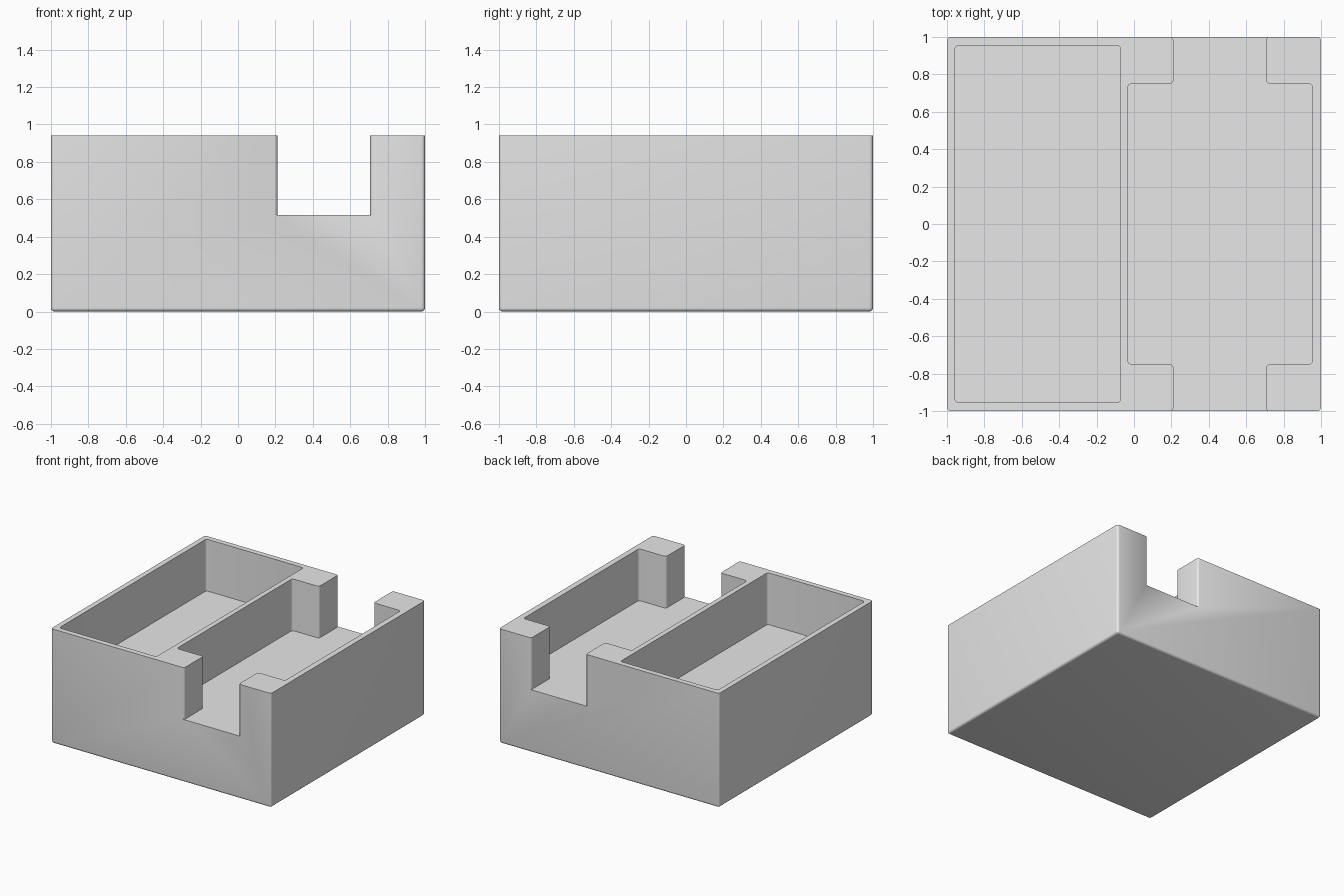
import bpy, bmesh, math
from mathutils import Vector

cube = bpy.data.objects.get("Cube")
if cube:
    bpy.data.objects.remove(cube, do_unlink=True)

HEIGHT, FLOOR, RADIUS = 0.94, 0.515, 0.02

grey = bpy.data.materials.new("light grey")
grey.use_nodes = True
colour = (0.8, 0.8, 0.8, 1)
grey.diffuse_color = colour
grey.node_tree.nodes["Principled BSDF"].inputs["Base Color"].default_value = colour


def add_object(name, bm):
    bmesh.ops.recalc_face_normals(bm, faces=bm.faces)
    mesh = bpy.data.meshes.new(name)
    bm.to_mesh(mesh)
    bm.free()
    mesh.materials.append(grey)
    obj = bpy.data.objects.new(name, mesh)
    bpy.context.collection.objects.link(obj)
    return obj


def rounded(corners, steps=5):
    """Turn (x, y, radius) right-angle corners into an outline with arcs."""
    outline = []
    for i, (x, y, r) in enumerate(corners):
        p = Vector((x, y))
        if r == 0:
            outline.append(p)
            continue
        a = (Vector(corners[i - 1][:2]) - p).normalized()
        b = (Vector(corners[(i + 1) % len(corners)][:2]) - p).normalized()
        for k in range(steps + 1):
            t = math.pi / 2 * k / steps
            outline.append(p + r * (a + b - b * math.cos(t) - a * math.sin(t)))
    return outline


def cutter(name, outline):
    bm = bmesh.new()
    face = bm.faces.new([bm.verts.new((p.x, p.y, FLOOR)) for p in outline])
    side = bmesh.ops.extrude_face_region(bm, geom=[face])["geom"]
    top = [v for v in side if isinstance(v, bmesh.types.BMVert)]
    bmesh.ops.translate(bm, verts=top, vec=(0, 0, 0.6))
    bmesh.ops.remove_doubles(bm, verts=bm.verts, dist=1e-5)
    obj = add_object(name, bm)
    obj.hide_render = True
    return obj


# Solid block with rounded sides and bottom
bm = bmesh.new()
bmesh.ops.create_cube(bm, size=1)
bmesh.ops.scale(bm, verts=bm.verts, vec=(2, 2, HEIGHT))
bmesh.ops.translate(bm, verts=bm.verts, vec=(0, 0, HEIGHT / 2))
soft = [e for e in bm.edges if min(v.co.z for v in e.verts) < 0.01]
bmesh.ops.bevel(bm, geom=soft, offset=RADIUS, segments=5, profile=0.5, affect='EDGES')
tray = add_object("divided_tray", bm)

# Closed compartment
x0, x1, y1 = -0.957, -0.073, 0.955
pocket = cutter("pocket_cutter", rounded(
    [(x, y, RADIUS) for x, y in ((x0, -y1), (x1, -y1), (x1, y1), (x0, y1))]))

# Open compartment: wide middle, narrower mouths flaring at the outer walls
x0, x1, m0, m1 = -0.032, 0.953, 0.211, 0.707
mid, wall, out = 0.75, 1.001, 1.1
quarter = [(x1, mid, RADIUS), (m1, mid, RADIUS), (m1, wall, RADIUS),
           (m1 + RADIUS, wall, 0), (m1 + RADIUS, out, 0)]
shift = x0 + x1, m0 + m1


def mirror_x(corner):
    x, y, r = corner
    total = shift[0] if x == x1 else shift[1]
    return (total - x, y, r)


back = quarter + [mirror_x(c) for c in reversed(quarter)]
front = [(x, -y, r) for x, y, r in reversed(back)]
slot = cutter("slot_cutter", rounded(back + front))

# Cut both compartments, then drop the cutters
for tool in (pocket, slot):
    mod = tray.modifiers.new(tool.name, 'BOOLEAN')
    mod.operation = 'DIFFERENCE'
    mod.solver = 'EXACT'
    mod.object = tool
bpy.context.view_layer.update()
bpy.ops.object.select_all(action='DESELECT')
tray.select_set(True)
bpy.context.view_layer.objects.active = tray
for mod in list(tray.modifiers):
    bpy.ops.object.modifier_apply(modifier=mod.name)
for tool in (pocket, slot):
    bpy.data.objects.remove(tool, do_unlink=True)

# Smooth rounded edges, crisp rims
bpy.ops.object.shade_smooth_by_angle(angle=math.radians(30))
